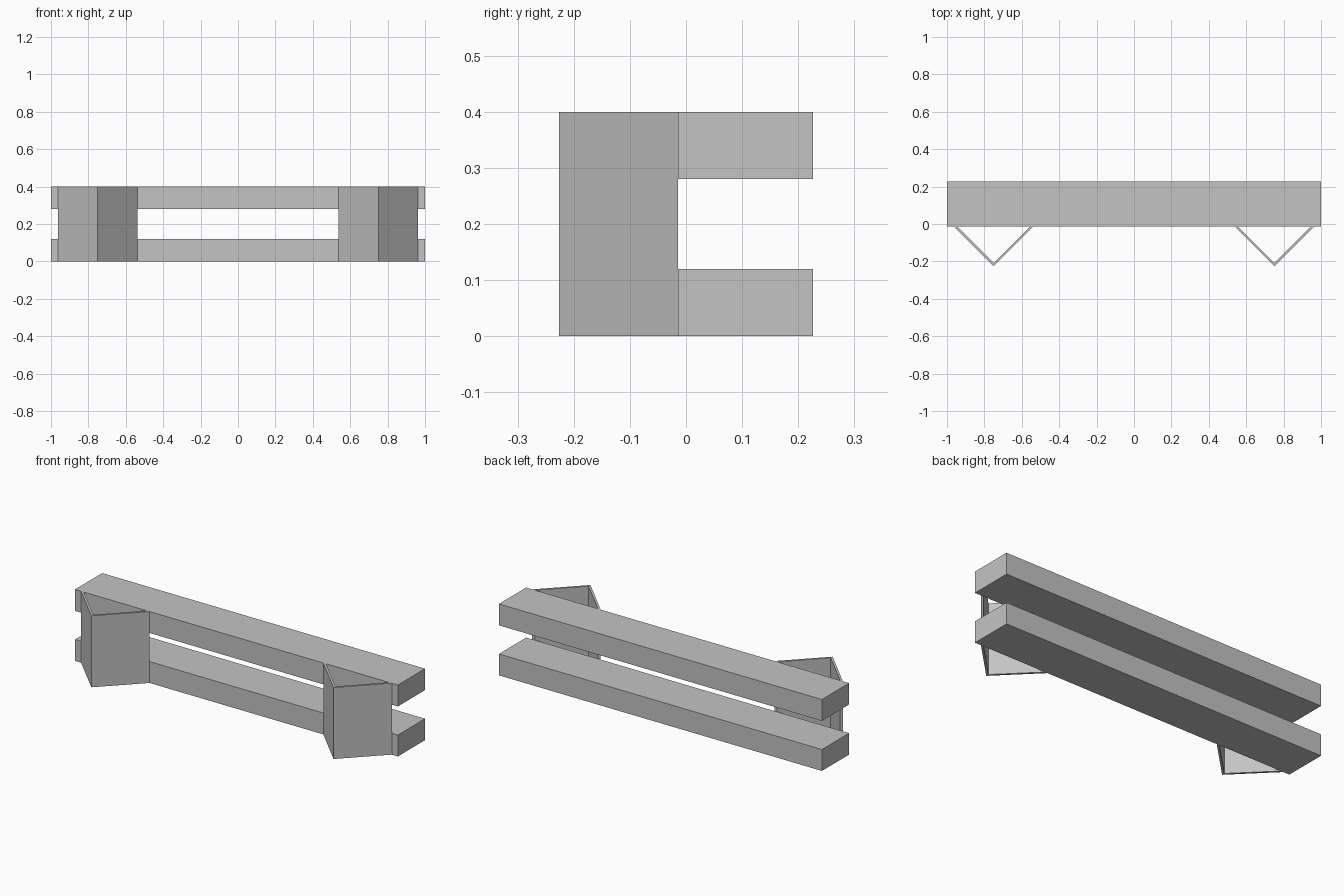
import bpy
import bmesh

cube = bpy.data.objects.get("Cube")
if cube:
    bpy.data.objects.remove(cube)

grey = bpy.data.materials.new("plain_grey")
grey.use_nodes = True
colour = (0.55, 0.55, 0.55, 1)
grey.diffuse_color = colour
grey.node_tree.nodes["Principled BSDF"].inputs["Base Color"].default_value = colour

FRONT, BACK = -0.014, 0.226   # depth of the rails
HEIGHT = 0.4
RAIL_HEIGHT = 0.12
REACH = 0.212                 # depth and half width of each V bracket
WALL = 0.017                  # bracket wall measured along x


def extrude_outline(name, outline, bottom, top):
    """Extrude a plan outline upwards into a solid part."""
    bm = bmesh.new()
    face = bm.faces.new([bm.verts.new((x, y, bottom)) for x, y in outline])
    result = bmesh.ops.extrude_face_region(bm, geom=[face])
    verts = [v for v in result["geom"] if isinstance(v, bmesh.types.BMVert)]
    bmesh.ops.translate(bm, verts=verts, vec=(0, 0, top - bottom))
    bmesh.ops.recalc_face_normals(bm, faces=bm.faces)
    mesh = bpy.data.meshes.new(name)
    bm.to_mesh(mesh)
    bm.free()
    mesh.materials.append(grey)
    obj = bpy.data.objects.new(name, mesh)
    bpy.context.collection.objects.link(obj)
    return obj


# Two long horizontal rails
rail = [(-1, FRONT), (1, FRONT), (1, BACK), (-1, BACK)]
extrude_outline("lower_rail", rail, 0, RAIL_HEIGHT)
extrude_outline("upper_rail", rail, HEIGHT - RAIL_HEIGHT, HEIGHT)

# Thin V-shaped brackets, each of two mitred plates
for side, centre in (("right", -0.75), ("left", 0.75)):
    for hand, sign in (("right", -1), ("left", 1)):
        plate = [
            (centre, FRONT - REACH),
            (centre + sign * REACH, FRONT),
            (centre + sign * (REACH - WALL), FRONT),
            (centre, FRONT - REACH + WALL),
        ]
        extrude_outline(f"{side}_bracket_{hand}_plate", plate, 0, HEIGHT)
